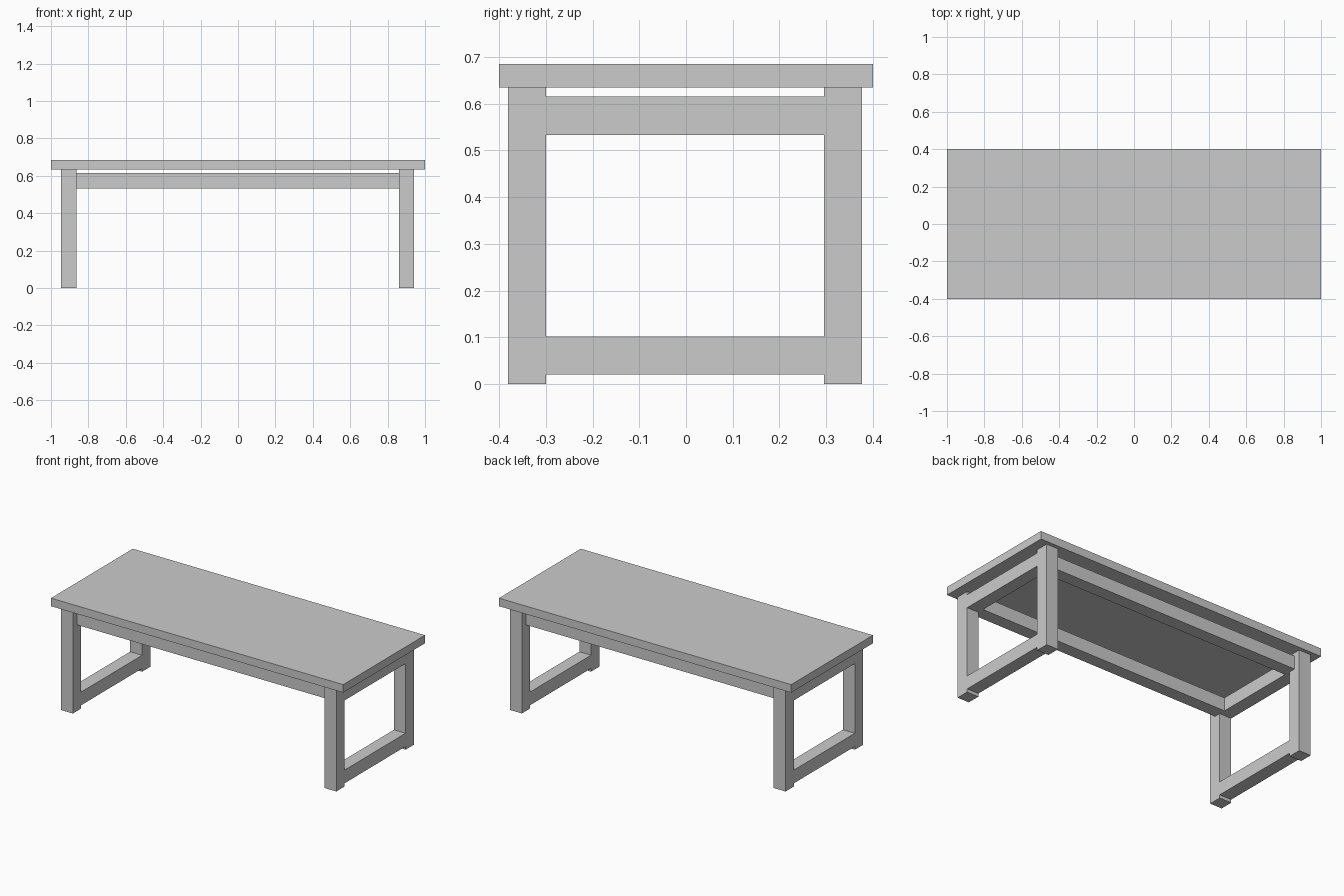
import bpy

if "Cube" in bpy.data.objects:
    bpy.data.objects.remove(bpy.data.objects["Cube"])


def box(name, x, y, z):
    """Add a box from (min, max) ranges on each axis."""
    ranges = (x, y, z)
    centre = [(a + b) / 2 for a, b in ranges]
    bpy.ops.mesh.primitive_cube_add(size=1, location=centre)
    obj = bpy.context.object
    obj.name = name
    obj.scale = [b - a for a, b in ranges]
    bpy.ops.object.transform_apply(location=False, rotation=False, scale=True)
    return obj


TOP_BOTTOM, TOP_HEIGHT = 0.635, 0.685
LEFT, RIGHT = (-0.946, -0.864), (0.86, 0.94)
FRONT, BACK = (-0.381, -0.30), (0.296, 0.377)
UPPER, LOWER = (0.533, 0.615), (0.02, 0.102)

# Table top
box("table_top", (-1, 1), (-0.4, 0.4), (TOP_BOTTOM, TOP_HEIGHT))

# End frames: two legs joined by an upper and a lower rail
for side, x in (("left", LEFT), ("right", RIGHT)):
    for end, y in (("front", FRONT), ("back", BACK)):
        box(f"{end}_{side}_leg", x, y, (0, TOP_BOTTOM))
    for level, z in (("upper", UPPER), ("lower", LOWER)):
        box(f"{side}_{level}_rail", x, (FRONT[1], BACK[0]), z)

# Long rails under the top, set back from the leg faces
for end, y in (("front", (-0.34, -0.26)), ("back", (0.257, 0.337))):
    box(f"{end}_long_rail", (LEFT[1], RIGHT[0]), y, UPPER)
